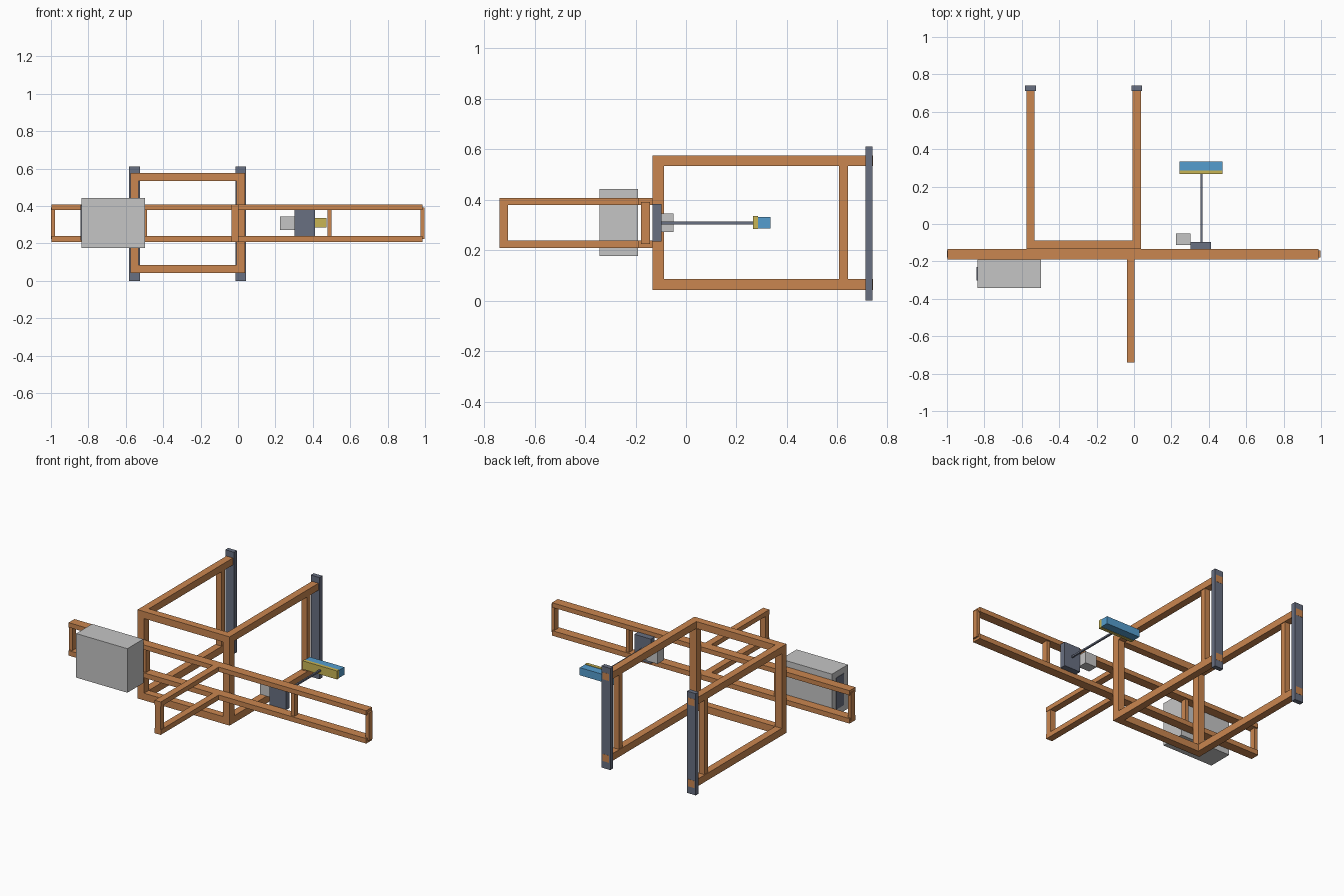
import bpy

cube = bpy.data.objects.get("Cube")
if cube:
    bpy.data.objects.remove(cube, do_unlink=True)


def material(name, rgb):
    m = bpy.data.materials.new(name)
    m.use_nodes = True
    m.diffuse_color = (*rgb, 1)
    m.node_tree.nodes["Principled BSDF"].inputs["Base Color"].default_value = (*rgb, 1)
    return m


copper = material("copper_orange", (0.59, 0.24, 0.08))
slate = material("slate_grey", (0.14, 0.16, 0.22))
silver = material("light_grey", (0.56, 0.56, 0.56))
blue = material("sky_blue", (0.09, 0.34, 0.62))
yellow = material("mustard_yellow", (0.58, 0.46, 0.09))


def box(name, mat, x, y, z):
    """Box from its (low, high) range on each axis."""
    bpy.ops.mesh.primitive_cube_add(size=1, location=[sum(r) / 2 for r in (x, y, z)])
    ob = bpy.context.object
    ob.name = name
    ob.scale = [r[1] - r[0] for r in (x, y, z)]
    bpy.ops.object.transform_apply(location=False, rotation=False, scale=True)
    ob.data.materials.append(mat)
    return ob


def around(centre, half):
    return (centre - half, centre + half)


# Shared bar heights and depths
BIG = {"upper": (0.534, 0.576), "lower": (0.042, 0.085)}
SMALL = {"upper": (0.379, 0.407), "lower": (0.209, 0.239)}
POST_Y = (-0.133, -0.088)
WING_Y = (-0.189, -0.133)

# Rear frame: two side rectangles, each closed by a tall plate
for side, cx in (("right", -0.554), ("left", 0.015)):
    width = around(cx, 0.022)
    for level, z in BIG.items():
        box(f"{side}_{level}_arm", copper, width, (POST_Y[0], 0.741), z)
    box(f"{side}_front_post", copper, width, POST_Y, (0.085, 0.534))
    box(f"{side}_rear_post", copper, around(cx, 0.018), (0.607, 0.643), (0.085, 0.534))
    box(f"{side}_end_plate", slate, around(cx, 0.029), (0.712, 0.74), (0, 0.612))

# Bars joining the side rectangles
for level, z in BIG.items():
    box(f"{level}_cross_bar", copper, (-0.532, -0.007), POST_Y, z)

# Wide wing frame and forward boom
for level, z in SMALL.items():
    box(f"{level}_wing_bar", copper, (-0.996, 0.986), WING_Y, z)
    box(f"{level}_boom_bar", copper, (-0.037, 0.004), (-0.74, WING_Y[0]), z)
for i, cx in enumerate((-0.989, -0.498, 0.49, 0.986)):
    box(f"wing_post_{i + 1}", copper, around(cx, 0.011), (-0.178, -0.143), (0.224, 0.392))
box("boom_end_post", copper, (-0.035, 0.002), (-0.74, -0.706), (0.239, 0.379))

# Large counterweight box with an end panel
box("equipment_box", silver, (-0.838, -0.497), (-0.342, -0.191), (0.177, 0.442))
box("equipment_end_panel", slate, (-0.841, -0.837), (-0.303, -0.23), (0.215, 0.405))

# Mounting plate, small motor, rod and paddle
box("mount_plate", slate, (0.302, 0.412), (-0.133, -0.097), (0.235, 0.384))
box("small_motor", silver, (0.225, 0.302), (-0.112, -0.05), (0.273, 0.345))
box("rod", slate, around(0.36, 0.005), (-0.098, 0.268), around(0.308, 0.005))
box("paddle_face", yellow, (0.243, 0.473), (0.266, 0.286), (0.284, 0.335))
box("paddle_body", blue, (0.243, 0.473), (0.286, 0.335), (0.286, 0.332))
